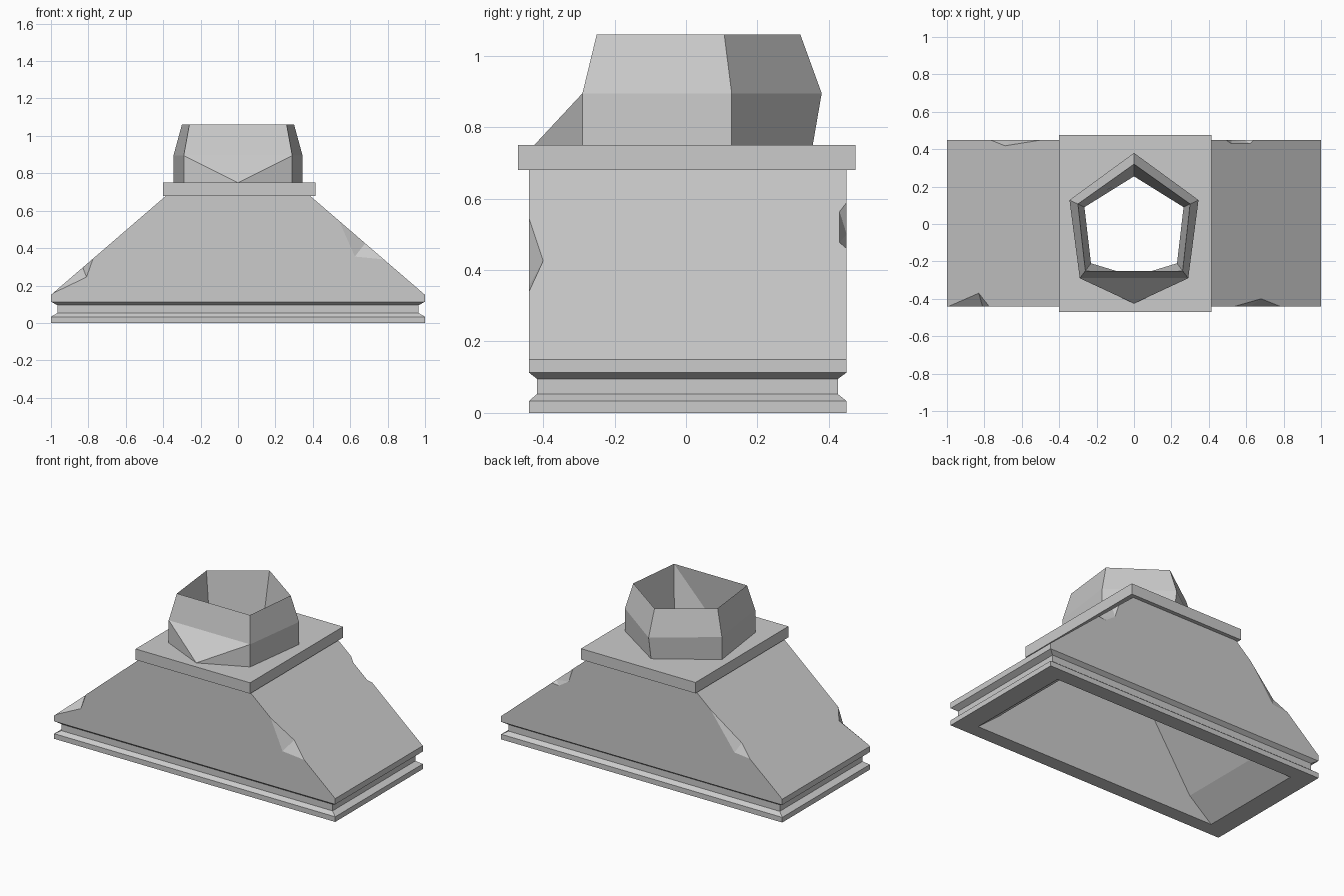
import bpy, bmesh
from mathutils import Vector

if "Cube" in bpy.data.objects:
    bpy.data.objects.remove(bpy.data.objects["Cube"])

stone = bpy.data.materials.new("stone_grey")
stone.use_nodes = True
GREY = (0.6, 0.6, 0.6, 1)
stone.diffuse_color = GREY
shader = next(n for n in stone.node_tree.nodes if n.type == 'BSDF_PRINCIPLED')
shader.inputs["Base Color"].default_value = GREY
shader.inputs["Roughness"].default_value = 0.8


def finish(bm, name):
    bmesh.ops.recalc_face_normals(bm, faces=bm.faces[:])
    mesh = bpy.data.meshes.new(name)
    bm.to_mesh(mesh)
    bm.free()
    mesh.materials.append(stone)
    obj = bpy.data.objects.new(name, mesh)
    bpy.context.collection.objects.link(obj)
    return obj


def loft(name, rings, diagonals=()):
    """Closed tube through rings of (outline, z); diagonals split chosen quads."""
    bm = bmesh.new()
    loops = [[bm.verts.new((x, y, z)) for x, y in outline] for outline, z in rings]
    for i, a in enumerate(loops):
        b = loops[(i + 1) % len(loops)]
        n = len(a)
        for j in range(n):
            k = (j + 1) % n
            bm.faces.new((a[j], a[k], b[k], b[j]))
    for r0, v0, r1, v1 in diagonals:
        bmesh.ops.connect_verts(bm, verts=[loops[r0][v0], loops[r1][v1]])
    return finish(bm, name)


def rect(hx, y0, y1):
    return [(hx, y1), (hx, y0), (-hx, y0), (-hx, y1)]


def hexagon(back, side, front, nose):
    """Mirrored outline: back tip, side corners, front corners, front tip."""
    (sx, sy), (fx, fy) = side, front
    return [(0, back), (sx, sy), (fx, fy), (0, nose), (-fx, fy), (-sx, sy)]


# Hollow body: grooved plinth, sloping ends, then the inner walls
full = rect(1, -0.44, 0.45)
groove = rect(0.965, -0.417, 0.425)
body = loft("body", [
    (full, 0), (full, 0.033), (groove, 0.053), (groove, 0.095), (full, 0.113),
    (full, 0.15), (rect(0.385, -0.44, 0.45), 0.68),
    (rect(0.27, -0.29, 0.29), 0.68),
    (rect(0.71, -0.35, 0.355), 0.13), (rect(0.87, -0.35, 0.355), 0)])


# Chips knocked out of the sloping edges
def slope_z(x):
    return 0.15 + (1 - abs(x)) * 0.862


def chip(x0, x1, y, wall_points, slope_points):
    """Wedge with edge span x0..x1, points on the wall and points on the slope."""
    out = Vector((0.03 if x0 > 0 else -0.03, 0.06 if y > 0 else -0.06, 0.04))
    ends = [Vector((x, y, slope_z(x))) for x in (x0, x1)]
    points = ends + [(ends[0] + ends[1]) / 2 + out]
    points += [Vector((x, y, z)) for x, z in wall_points]
    points += [Vector((x, py, slope_z(x))) for x, py in slope_points]
    bm = bmesh.new()
    for p in points:
        bm.verts.new(p)
    bmesh.ops.convex_hull(bm, input=bm.verts[:])
    cutter = finish(bm, "chip_cutter")
    cutter.hide_render = True
    return cutter


cutters = [
    chip(-0.99, -0.775, -0.44, [(-0.81, 0.245)], [(-0.83, -0.37)]),
    chip(0.54, 0.78, -0.44, [(0.625, 0.355)], [(0.68, -0.40)]),
    chip(-0.77, -0.49, 0.45, [(-0.66, 0.36)], [(-0.69, 0.418)]),
    chip(0.49, 0.64, 0.45, [(0.52, 0.50), (0.59, 0.455)],
         [(0.52, 0.43), (0.62, 0.43)]),
]
for cutter in cutters:
    mod = body.modifiers.new("chip", 'BOOLEAN')
    mod.operation = 'DIFFERENCE'
    mod.solver = 'EXACT'
    mod.object = cutter
bpy.context.view_layer.update()
cut = bpy.data.meshes.new_from_object(
    body.evaluated_get(bpy.context.evaluated_depsgraph_get()))
body.modifiers.clear()
body.data = cut
for cutter in cutters:
    bpy.data.objects.remove(cutter)

# Slab with a hole through it
hole = hexagon(0.255, (0.265, 0.09), (0.23, -0.21), -0.28)
edge = [(0, 0.475), (0.415, 0.475), (0.415, -0.47),
        (0, -0.47), (-0.4, -0.47), (-0.4, 0.475)]
loft("slab", [(edge, 0.68), (edge, 0.75), (hole, 0.75), (hole, 0.68)])

# Five-sided collar with a pointed foot at the front
loft("collar", [
    (hexagon(0.355, (0.345, 0.128), (0.29, -0.29), -0.425), 0.75),
    (hexagon(0.38, (0.345, 0.128), (0.29, -0.29), -0.29), 0.895),
    (hexagon(0.32, (0.3, 0.107), (0.26, -0.25), -0.25), 1.06),
    (hole, 0.75)],
    diagonals=[(0, 3, 1, 2), (0, 3, 1, 4), (2, 2, 3, 3), (2, 4, 3, 3)])
